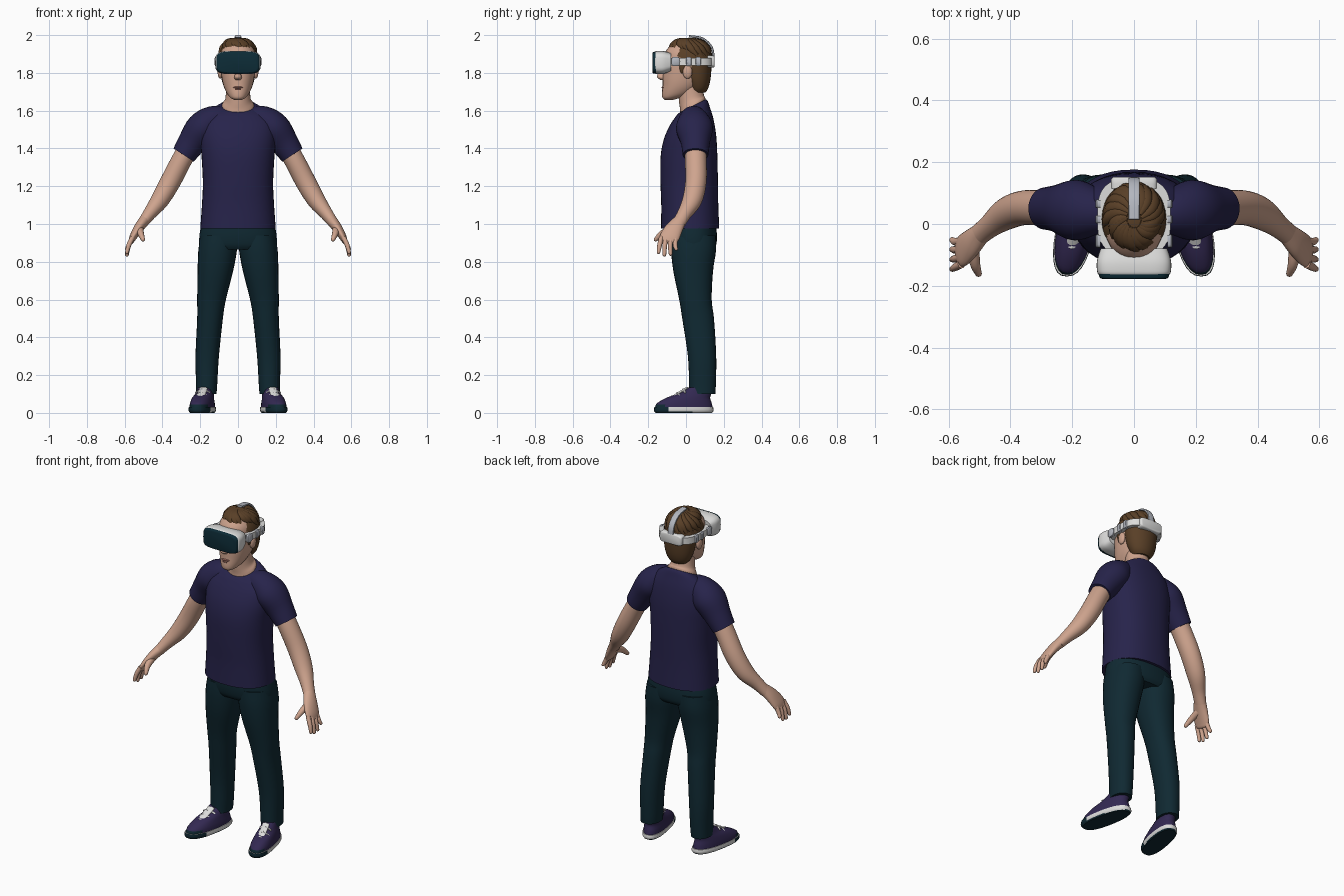
import bpy, bmesh, math, random
from mathutils import Vector, Matrix

cube = bpy.data.objects.get("Cube")
if cube:
    bpy.data.objects.remove(cube)
random.seed(4)


def material(name, r, g, b):
    m = bpy.data.materials.new(name)
    m.use_nodes = True
    m.diffuse_color = (r, g, b, 1)
    bsdf = m.node_tree.nodes["Principled BSDF"]
    bsdf.inputs["Base Color"].default_value = (r, g, b, 1)
    bsdf.inputs["Roughness"].default_value = 0.7
    return m


SKIN = material("skin", .62, .37, .27)
LIP = material("lip", .36, .15, .12)
HAIR = material("brown hair", .10, .05, .02)
NAVY = material("navy cloth", .02, .017, .07)
TEAL = material("dark teal cloth", .005, .022, .032)
SHOE = material("purple shoe", .033, .022, .085)
WHITE = material("white plastic", .72, .72, .71)
GREY = material("light grey strap", .45, .47, .52)
VISOR = material("dark visor", .004, .025, .038)


def finish(name, bm, mats, mirror=False, rule=None):
    """Turn a bmesh into a smooth-shaded object; rule picks each face's material."""
    bmesh.ops.recalc_face_normals(bm, faces=bm.faces)
    if rule:
        for f in bm.faces:
            f.material_index = rule(f.calc_center_median(), f.normal)
    me = bpy.data.meshes.new(name)
    bm.to_mesh(me)
    bm.free()
    for m in mats:
        me.materials.append(m)
    me.shade_smooth()
    me.set_sharp_from_angle(angle=math.radians(45))
    ob = bpy.data.objects.new(name, me)
    bpy.context.scene.collection.objects.link(ob)
    if mirror:
        ob.modifiers.new("mirror", 'MIRROR').use_mirror_merge = False
    return ob


def spline(rows, sub):
    """Catmull-Rom interpolation through rows of numbers."""
    out = []
    for i in range(len(rows) - 1):
        p0, p1, p2 = rows[max(i - 1, 0)], rows[i], rows[i + 1]
        p3 = rows[min(i + 2, len(rows) - 1)]
        for k in range(sub):
            t = k / sub
            out.append([b + .5 * t * (c - a + t * (2*a - 5*b + 4*c - d + t * (3*(b - c) + d - a)))
                        for a, b, c, d in zip(p0, p1, p2, p3)])
    return out + [list(rows[-1])]


def loft(name, rings, mats, ref=(1, 0, 0), normal=None, n=2, seg=28, sub=4,
         dome=False, mirror=False, rule=None, shear=0):
    """Skin rings of (x, y, z, half width, half depth[, tilt]); normal fixes the ring plane."""
    rows = spline([tuple(r) + (0,) * (6 - len(r)) for r in rings], sub)
    if dome:
        e = rows[-1]
        d = (Vector(e[:3]) - Vector(rows[-2][:3])).normalized() * min(e[3], e[4])
        for a in (.5, 1, 1.4):
            c = Vector(e[:3]) + d * math.sin(a)
            rows.append([*c, e[3] * math.cos(a), e[4] * math.cos(a), 0])
    bm = bmesh.new()
    loops = []
    for i, r in enumerate(rows):
        c = Vector(r[:3])
        t = Vector(normal) if normal else (
            Vector(rows[min(i + 1, len(rows) - 1)][:3]) - Vector(rows[max(i - 1, 0)][:3])).normalized()
        u = Vector(ref)
        u = (u - t * u.dot(t)).normalized()
        v = t.cross(u)
        loop = []
        for k in range(seg):
            a = 2 * math.pi * k / seg
            ca, sa = math.cos(a), math.sin(a)
            p = c + u * max(r[3], .001) * math.copysign(abs(ca) ** (2 / n), ca) \
                  + v * max(r[4], .001) * math.copysign(abs(sa) ** (2 / n), sa)
            p.z += r[5] * (p.y - c.y)
            p.x += shear * p.y
            loop.append(bm.verts.new(p))
        loops.append(loop)
    for a, b in zip(loops, loops[1:]):
        for k in range(seg):
            j = (k + 1) % seg
            bm.faces.new((a[k], a[j], b[j], b[k]))
    bm.faces.new(loops[0])
    bm.faces.new(loops[-1])
    return finish(name, bm, mats, mirror, rule)


def ball(name, loc, size, mat, mirror=False, cut=None):
    """Ellipsoid, optionally cut by a plane (point, normal)."""
    bm = bmesh.new()
    bmesh.ops.create_uvsphere(bm, u_segments=28, v_segments=18, radius=1,
                              matrix=Matrix.Translation(loc) @ Matrix.Diagonal((*size, 1)))
    if cut:
        g = bm.verts[:] + bm.edges[:] + bm.faces[:]
        res = bmesh.ops.bisect_plane(bm, geom=g, plane_co=cut[0], plane_no=cut[1], clear_inner=True)
        bmesh.ops.holes_fill(bm, edges=[e for e in bm.edges if e.is_boundary])
    return finish(name, bm, [mat], mirror)


UP, BACK = (0, 0, 1), (0, 1, 0)

# Shirt: body and sleeves
loft("shirt_body", [(0, .022, .975, .2, .154), (0, .02, 1.1, .191, .151), (0, .017, 1.22, .186, .152),
                    (0, .016, 1.36, .193, .15), (0, .022, 1.46, .2, .138, .05),
                    (0, .03, 1.54, .19, .115, .15), (0, .034, 1.592, .15, .092, .3),
                    (0, .036, 1.615, .115, .08, .42), (0, .036, 1.625, .09, .071, .5)],
     [NAVY], normal=UP, n=2.3, seg=40)
loft("sleeve", [(.07, .036, 1.56, .06, .06), (.13, .04, 1.548, .08, .078), (.19, .045, 1.505, .098, .087),
                (.245, .05, 1.43, .077, .075), (.288, .05, 1.365, .068, .064)],
     [NAVY], ref=BACK, mirror=True)

# Trousers: hips and legs
loft("trouser_hips", [(0, .04, .865, .195, .105), (0, .04, .89, .205, .12), (0, .038, .94, .204, .126),
                      (0, .035, 1.0, .194, .122)], [TEAL], normal=UP, n=2.3)
loft("trouser_leg", [(.168, .085, .1, .054, .07), (.166, .087, .15, .056, .071), (.163, .085, .3, .062, .075),
                     (.148, .064, .5, .068, .084), (.14, .05, .6, .076, .086), (.12, .038, .75, .094, .105),
                     (.108, .04, .86, .102, .119), (.1, .04, .94, .098, .118)],
     [TEAL], normal=UP, n=2.2, mirror=True)

# Shoes: sole, upper, tongue and laces
loft("shoe_sole", [(.187, -.012, 0, .055, .15), (.187, -.012, .012, .063, .158), (.187, -.012, .03, .062, .156)],
     [WHITE, TEAL], normal=UP, n=2.5, sub=3, mirror=True, shear=-.18,
     rule=lambda c, nrm: int(nrm.z < -.6 or c.y < -.1))
loft("shoe_upper", [(.187, -.012, .028, .06, .153), (.187, -.008, .052, .058, .144), (.187, .012, .08, .052, .116),
                    (.185, .05, .105, .045, .085), (.184, .075, .135, .04, .06)],
     [SHOE, TEAL], normal=UP, n=2.3, mirror=True, shear=-.18,
     rule=lambda c, nrm: int(c.y < -.1 and c.z < .045))
loft("shoe_tongue", [(.187, -.075, .08, .02, .007), (.186, -.04, .102, .022, .008), (.184, .005, .13, .022, .008)],
     [WHITE], dome=True, mirror=True, shear=-.18)
for i in range(3):
    y, z = -.075 + .03 * i, .082 + .018 * i
    loft("shoe_lace_%d" % (i + 1), [(.15, y + .012, z - .012, .006, .005), (.187, y, z + .006, .006, .005),
                                    (.224, y + .012, z - .012, .006, .005)],
         [WHITE], ref=BACK, seg=8, mirror=True, shear=-.18)

# Arms, palms, fingers and thumbs
loft("arm", [(.24, .05, 1.44, .055, .055), (.3, .052, 1.335, .057, .054), (.36, .052, 1.22, .056, .054),
             (.415, .032, 1.125, .052, .048), (.468, -.008, 1.055, .038, .035), (.505, -.038, 1.005, .036, .028)],
     [SKIN], ref=BACK, mirror=True)
loft("palm", [(.495, -.03, 1.02, .034, .029), (.525, -.06, .98, .046, .026), (.553, -.085, .935, .052, .02),
              (.565, -.093, .91, .046, .015)], [SKIN], ref=BACK, dome=True, mirror=True)
for i, (dy, tip) in enumerate([(-.038, .85), (-.013, .837), (.013, .841), (.037, .868)]):
    y = -.092 + dy
    loft("finger_%d" % (i + 1), [(.558, y, .93, .013, .013), (.578, y - .006 + dy * .1, .888, .0125, .0125),
                                 (.588, y - .006 + dy * .25, tip, .0095, .0095)],
         [SKIN], ref=BACK, seg=12, dome=True, mirror=True)
loft("thumb", [(.52, -.07, .975, .022, .02), (.515, -.125, .95, .018, .017), (.503, -.16, .918, .011, .011)],
     [SKIN], ref=BACK, seg=14, dome=True, mirror=True)

# Neck, head and facial features
loft("neck", [(0, .036, 1.57, .09, .07, .5), (0, .036, 1.63, .085, .067, .5), (0, .03, 1.66, .068, .066, .3),
              (0, .022, 1.72, .063, .066), (0, .02, 1.78, .064, .07)], [SKIN], normal=UP)
loft("head", [(0, -.09, 1.657, .02, .022), (0, -.078, 1.668, .04, .046), (0, -.05, 1.69, .058, .077),
              (0, -.024, 1.73, .076, .1), (0, -.01, 1.78, .087, .113), (0, 0, 1.85, .094, .118),
              (0, .005, 1.91, .092, .115), (0, .01, 1.96, .065, .08)], [SKIN], normal=UP, n=2.15)
loft("nose", [(0, -.115, 1.83, .012, .02), (0, -.125, 1.795, .016, .025), (0, -.128, 1.775, .02, .024),
              (0, -.12, 1.762, .012, .014)], [SKIN], normal=UP, seg=16)
ball("upper_lip", (0, -.119, 1.723, ), (.026, .011, .006), LIP)
ball("lower_lip", (0, -.117, 1.712), (.021, .011, .006), LIP)
ball("ear", (.094, .008, 1.805), (.014, .025, .036), SKIN, mirror=True)

# Hair: cap, nape, sideburns and swept locks
ball("hair_cap", (0, .015, 1.86), (.106, .125, .126), HAIR, cut=((0, -.1, 1.915), (0, .5, 1)))
loft("hair_nape", [(0, .062, 1.695, .05, .04), (0, .065, 1.72, .07, .053), (0, .06, 1.77, .088, .07),
                   (0, .055, 1.85, .098, .08), (0, .045, 1.9, .095, .08)], [HAIR], normal=UP)
ball("sideburn", (.087, -.018, 1.84), (.012, .018, .045), HAIR, mirror=True)


def scalp(lon, lat):
    return (.102 * math.cos(lat) * math.sin(lon), .015 - .122 * math.cos(lat) * math.cos(lon),
            1.86 + .124 * math.sin(lat))


for i in range(22):
    lon = 2 * math.pi * i / 22 + random.uniform(-.1, .1)
    end = .48 + .12 * random.random() if math.cos(lon) > 0 else .2
    rings = []
    for k, r in enumerate((.006, .016, .018, .005)):
        f = k / 3
        rings.append((*scalp(lon + .8 * (f - .6), 1.35 + (end - 1.35) * f), r * 1.2, r * .85))
    loft("hair_lock_%d" % (i + 1), rings, [HAIR], ref=(math.cos(lon), math.sin(lon), 0), seg=10, sub=3)

# Headset: shell, dark front, straps and rear block
loft("headset_shell", [(0, -.165, 1.855, .112, .056), (0, -.155, 1.855, .119, .061), (0, -.12, 1.855, .12, .061),
                       (0, -.08, 1.857, .108, .048)], [WHITE], normal=BACK, n=4, seg=40)
loft("headset_front", [(0, -.178, 1.854, .1, .05), (0, -.174, 1.854, .11, .056), (0, -.158, 1.854, .116, .059)],
     [VISOR], normal=BACK, n=4.5, seg=40)
loft("side_strap", [(0, .022, 1.84, .112, .118), (0, .022, 1.84, .119, .125), (0, .022, 1.88, .119, .125),
                    (0, .022, 1.88, .112, .118)], [WHITE], normal=UP, n=3, seg=48, sub=1)
for i, (y, half) in enumerate([(-.055, .022), (.015, .014), (.065, .014)]):
    loft("strap_clip_%d" % (i + 1), [(.108, y, 1.86, half, .024), (.12, y, 1.86, half, .024),
                                     (.124, y, 1.86, half * .8, .018)],
         [GREY], ref=BACK, normal=(1, 0, 0), n=4, seg=20, sub=1, mirror=True)
loft("rear_block", [(0, .115, 1.86, .074, .032), (0, .145, 1.86, .074, .032), (0, .152, 1.86, .066, .026)],
     [WHITE], normal=BACK, n=5, seg=32, sub=2)
loft("top_strap", [(0, .146, 1.875, .018, .006), (0, .136, 1.935, .018, .006), (0, .088, 1.982, .018, .006),
                   (0, .015, 1.994, .017, .006)], [GREY], n=4, seg=16)
